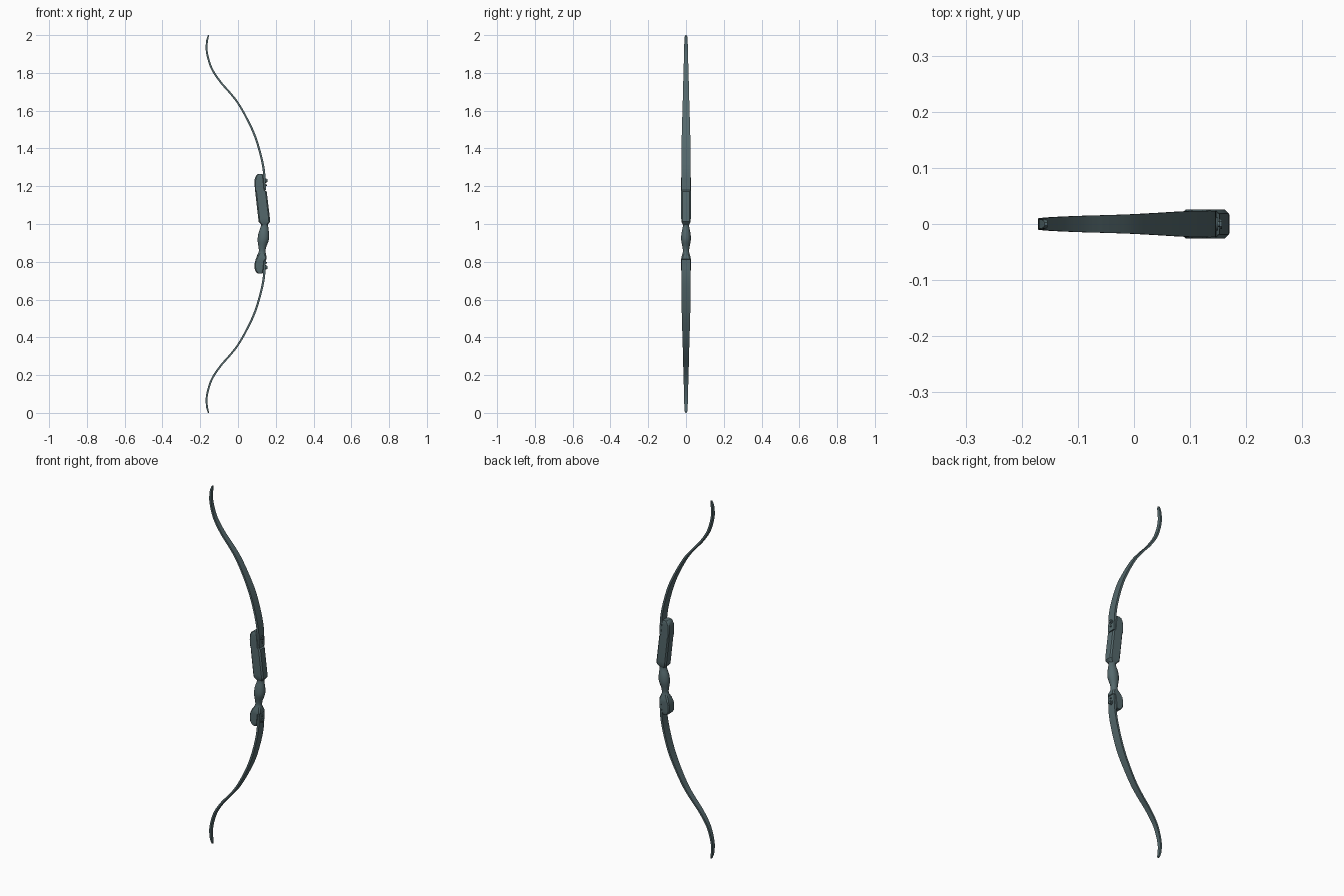
import bpy, bmesh, math
from mathutils import Vector, Matrix

if "Cube" in bpy.data.objects:
    bpy.data.objects.remove(bpy.data.objects["Cube"])

mat = bpy.data.materials.new("dark_slate")
mat.diffuse_color = (0.09, 0.14, 0.15, 1)
mat.use_nodes = True
mat.node_tree.nodes["Principled BSDF"].inputs["Base Color"].default_value = mat.diffuse_color


def finish(name, bm, angle=35):
    bmesh.ops.recalc_face_normals(bm, faces=bm.faces)
    mesh = bpy.data.meshes.new(name)
    bm.to_mesh(mesh)
    bm.free()
    mesh.materials.append(mat)
    ob = bpy.data.objects.new(name, mesh)
    bpy.context.collection.objects.link(ob)
    bpy.ops.object.select_all(action='DESELECT')
    ob.select_set(True)
    bpy.context.view_layer.objects.active = ob
    bpy.ops.object.shade_smooth_by_angle(angle=math.radians(angle))
    return ob


def loft(name, rings, angle=35):
    bm = bmesh.new()
    loops = [[bm.verts.new(p) for p in r] for r in rings]
    n = len(loops[0])
    for a, b in zip(loops, loops[1:]):
        for i in range(n):
            j = (i + 1) % n
            bm.faces.new((a[i], a[j], b[j], b[i]))
    bm.faces.new(loops[0])
    bm.faces.new(loops[-1])
    return finish(name, bm, angle)


def spline(keys, steps):
    """Catmull-Rom through the key tuples."""
    k = [Vector(p) for p in keys]
    k = [2 * k[0] - k[1]] + k + [2 * k[-1] - k[-2]]
    out = []
    for i in range(1, len(k) - 2):
        a, b, c, d = k[i - 1:i + 3]
        for s in range(steps):
            t = s / steps
            out.append(0.5 * (2 * b + (c - a) * t + (2 * a - 5 * b + 4 * c - d) * t * t
                              + (3 * b - a - 3 * c + d) * t ** 3))
    return out + [k[-2]]


def octagon(z, x0, x1, w, c):
    """Chamfered rectangle section of the riser."""
    return [(x0 + c, -w, z), (x1 - c, -w, z), (x1, -w + c, z), (x1, w - c, z),
            (x1 - c, w, z), (x0 + c, w, z), (x0, w - c, z), (x0, -w + c, z)]


def oval(z, x0, x1, w, n=20):
    c, r = (x0 + x1) / 2, (x1 - x0) / 2
    return [(c + r * math.cos(2 * math.pi * i / n), w * math.sin(2 * math.pi * i / n), z)
            for i in range(n)]


# limb centre line: x, z, half width, half thickness
limb_keys = [(0.142, 1.18, 0.0225, 0.006), (0.137, 1.28, 0.0235, 0.006),
             (0.119, 1.37, 0.0235, 0.0055), (0.088, 1.47, 0.0225, 0.0055),
             (0.046, 1.56, 0.020, 0.005), (0.0, 1.64, 0.0175, 0.005),
             (-0.043, 1.695, 0.016, 0.005), (-0.095, 1.755, 0.0145, 0.005),
             (-0.14, 1.825, 0.0125, 0.005), (-0.164, 1.905, 0.0105, 0.005),
             (-0.165, 1.96, 0.009, 0.005), (-0.159, 1.99, 0.007, 0.004),
             (-0.157, 2.0, 0.003, 0.0025)]
path = spline(limb_keys, 5)


def limb_rings(flip):
    rings = []
    for i, p in enumerate(path):
        a, b = path[max(i - 1, 0)], path[min(i + 1, len(path) - 1)]
        t = Vector((b[0] - a[0], b[1] - a[1])).normalized()
        nx, nz = t.y, -t.x
        if i == len(path) - 1:
            nx, nz = 1, 0
        ring = []
        for u, v in ((-1, -1), (1, -1), (1, 1), (-1, 1)):
            z = p[1] + u * p[3] * nz
            ring.append((p[0] + u * p[3] * nx, v * p[2], 2 - z if flip else z))
        rings.append(ring)
    return rings


for side, flip in (("upper", False), ("lower", True)):
    loft(side + "_limb", limb_rings(flip))

    # limb bolt (washer, shaft, head) on the outer face
    bm = bmesh.new()
    zc = 0.77 if flip else 1.23
    for x, r, depth, seg in ((0.147, 0.012, 0.006, 16), (0.151, 0.005, 0.008, 12),
                             (0.1545, 0.009, 0.005, 6)):
        m = Matrix.Translation((x, 0, zc)) @ Matrix.Rotation(math.pi / 2, 4, 'Y')
        bmesh.ops.create_cone(bm, cap_ends=True, segments=seg, radius1=r, radius2=r,
                              depth=depth, matrix=m)
    finish(side + "_limb_bolt", bm)

    # small locating pin next to the bolt
    bm = bmesh.new()
    zp = 0.795 if flip else 1.205
    bmesh.ops.create_cone(bm, cap_ends=True, segments=10, radius1=0.004, radius2=0.004, depth=0.012,
                          matrix=Matrix.Translation((0.147, 0, zp)) @ Matrix.Rotation(math.pi / 2, 4, 'Y'))
    finish(side + "_limb_pin", bm)

# upper riser block, with the step that holds the limb
loft("upper_riser", [octagon(*s) for s in (
    (0.995, 0.124, 0.157, 0.016, 0.006), (1.012, 0.109, 0.170, 0.024, 0.007),
    (1.03, 0.107, 0.169, 0.0255, 0.007), (1.172, 0.091, 0.152, 0.0255, 0.007),
    (1.180, 0.090, 0.141, 0.0255, 0.004), (1.215, 0.087, 0.139, 0.0255, 0.005),
    (1.242, 0.089, 0.137, 0.0255, 0.006), (1.257, 0.096, 0.135, 0.0245, 0.006),
    (1.264, 0.105, 0.130, 0.021, 0.006))])

# swelling hand grip
grip_keys = [(1.005, 0.122, 0.160, 0.017), (0.985, 0.120, 0.160, 0.017),
             (0.95, 0.108, 0.164, 0.024), (0.915, 0.104, 0.163, 0.0255),
             (0.88, 0.108, 0.150, 0.019), (0.855, 0.110, 0.146, 0.0165),
             (0.83, 0.100, 0.150, 0.022), (0.805, 0.094, 0.148, 0.024)]
loft("hand_grip", [oval(*p) for p in spline(grip_keys, 4)], 50)

# lower riser block
loft("lower_riser", [octagon(*s) for s in (
    (0.845, 0.110, 0.144, 0.017, 0.007), (0.825, 0.098, 0.152, 0.024, 0.007),
    (0.814, 0.094, 0.152, 0.0255, 0.007), (0.808, 0.092, 0.141, 0.0255, 0.004),
    (0.785, 0.087, 0.139, 0.0255, 0.005), (0.758, 0.089, 0.137, 0.0255, 0.006),
    (0.745, 0.096, 0.135, 0.0245, 0.006), (0.738, 0.105, 0.130, 0.021, 0.006))])
